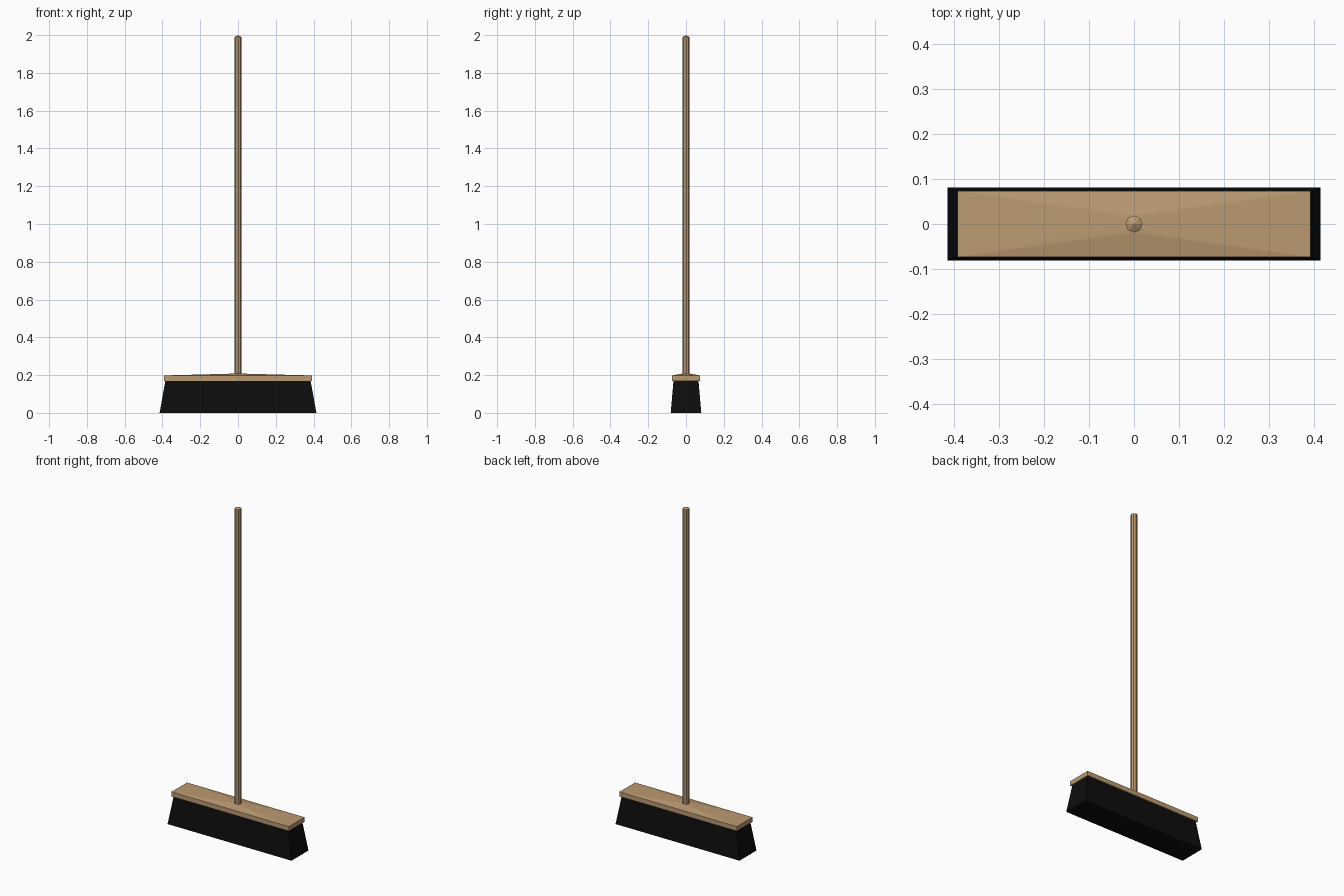
import bpy, bmesh, math

if "Cube" in bpy.data.objects:
    bpy.data.objects.remove(bpy.data.objects["Cube"])


def material(name, rgb):
    m = bpy.data.materials.new(name)
    m.diffuse_color = (*rgb, 1)
    m.use_nodes = True
    m.node_tree.nodes["Principled BSDF"].inputs["Base Color"].default_value = m.diffuse_color
    return m


wood = material("light wood", (0.50, 0.325, 0.165))
black = material("black bristle", (0.004, 0.004, 0.004))


def rect(hx, hy, z):
    return [(-hx, -hy, z), (hx, -hy, z), (hx, hy, z), (-hx, hy, z)]


def octagon(r, z):
    return [(r * math.cos(i * math.pi / 4), r * math.sin(i * math.pi / 4), z) for i in range(8)]


def loft(name, rings, mat, extra=None):
    """Join matching rings with quads and cap both ends."""
    bm = bmesh.new()
    loops = [[bm.verts.new(p) for p in ring] for ring in rings]
    for a, b in zip(loops, loops[1:]):
        n = len(a)
        for i in range(n):
            j = (i + 1) % n
            bm.faces.new((a[i], a[j], b[j], b[i]))
    bm.faces.new(loops[0][::-1])
    if extra:
        extra(bm, loops[-1])
    else:
        bm.faces.new(loops[-1])
    bmesh.ops.recalc_face_normals(bm, faces=bm.faces)
    me = bpy.data.meshes.new(name)
    bm.to_mesh(me)
    bm.free()
    me.materials.append(mat)
    ob = bpy.data.objects.new(name, me)
    bpy.context.collection.objects.link(ob)
    return ob


def peaked_top(bm, rim):
    # rises gently from the rim to an octagonal collar at the handle
    c = [bm.verts.new(p) for p in octagon(0.019, 0.208)]
    corner = [c[5], c[7], c[1], c[3]]
    middle = [c[6], c[0], c[2], c[4]]
    for i in range(4):
        j = (i + 1) % 4
        bm.faces.new((rim[i], rim[j], middle[i]))
        bm.faces.new((rim[i], middle[i], corner[i]))
        bm.faces.new((rim[j], corner[j], middle[i]))
    bm.faces.new(c)


def pointed_tip(bm, ring):
    tip = bm.verts.new((0, 0, 2.0))
    for i in range(8):
        bm.faces.new((ring[i], ring[(i + 1) % 8], tip))


# Bristles flare towards the floor
loft("bristles", [rect(0.415, 0.081, 0), rect(0.384, 0.066, 0.172)], black)
# Wooden head
loft("head_block", [rect(0.393, 0.074, 0.17), rect(0.393, 0.074, 0.198)], wood, peaked_top)
# Eight-sided handle with a shallow point
loft("handle", [octagon(0.019, 0.19), octagon(0.019, 1.99)], wood, pointed_tip)
